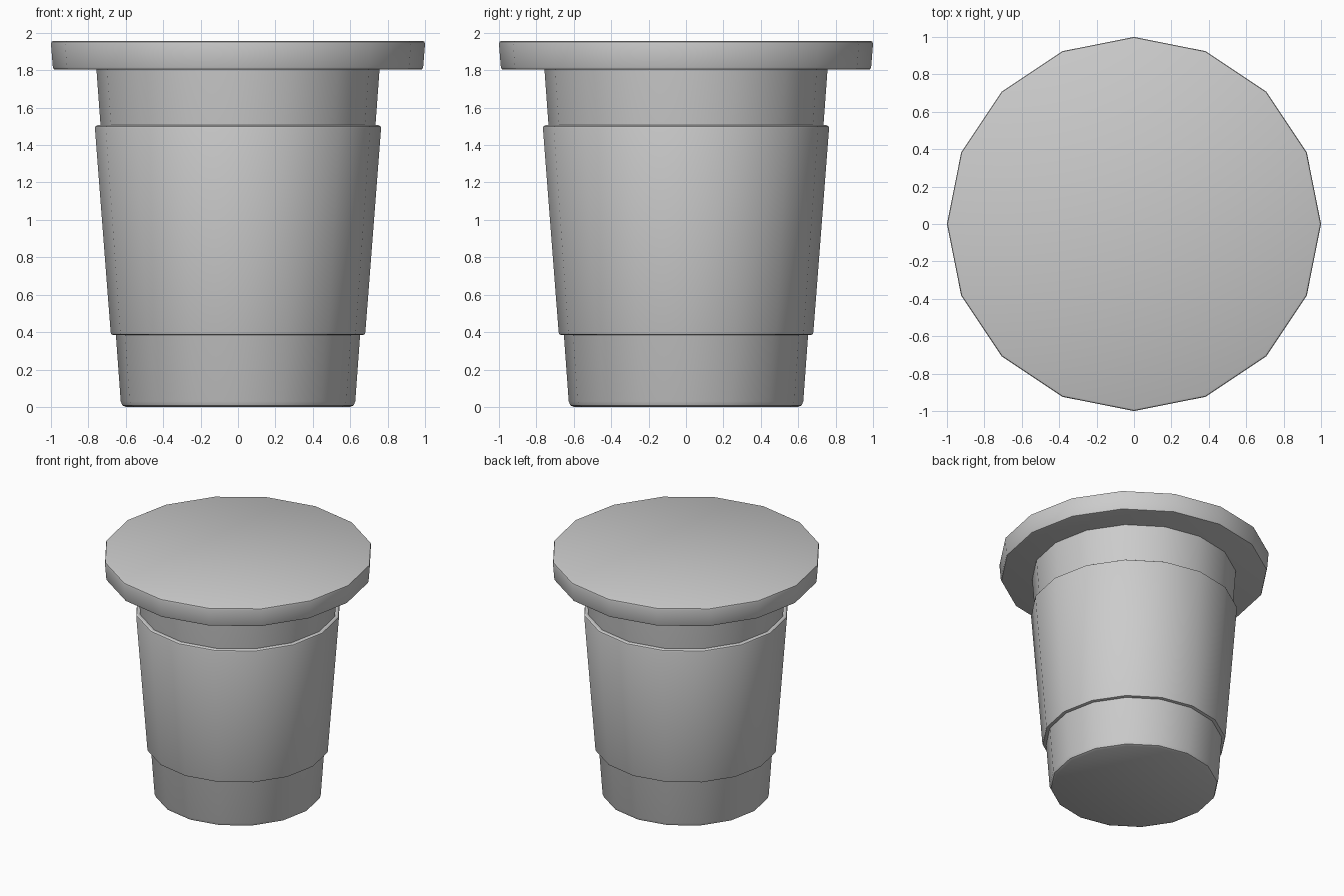
import bpy
import bmesh
from math import cos, sin, pi, radians

SIDES = 16

cube = bpy.data.objects.get("Cube")
if cube:
    bpy.data.objects.remove(cube, do_unlink=True)

grey = bpy.data.materials.new("plain grey")
grey.use_nodes = True
colour = (0.6, 0.6, 0.6, 1)
grey.diffuse_color = colour
grey.node_tree.nodes["Principled BSDF"].inputs["Base Color"].default_value = colour


def turned_part(name, profile):
    """Closed, capped solid turned from (radius, height) points, bottom to top."""
    bm = bmesh.new()
    rings = []
    for r, z in profile:
        angles = [2 * pi * i / SIDES for i in range(SIDES)]
        rings.append([bm.verts.new((r * cos(a), r * sin(a), z)) for a in angles])
    for low, high in zip(rings, rings[1:]):
        for i in range(SIDES):
            j = (i + 1) % SIDES
            bm.faces.new((low[i], low[j], high[j], high[i]))
    bm.faces.new(rings[0][::-1])
    bm.faces.new(rings[-1])
    mesh = bpy.data.meshes.new(name)
    bm.to_mesh(mesh)
    bm.free()
    mesh.materials.append(grey)
    obj = bpy.data.objects.new(name, mesh)
    bpy.context.collection.objects.link(obj)
    bpy.ops.object.select_all(action="DESELECT")
    obj.select_set(True)
    bpy.context.view_layer.objects.active = obj
    bpy.ops.object.shade_smooth_by_angle(angle=radians(30))
    return obj


# Tapered cup with a chamfered foot
turned_part("cup", [(0.6, 0), (0.618, 0.008), (0.627, 0.03), (0.758, 1.82)])

# Sleeve wrapped around the middle
turned_part("sleeve", [(0.668, 0.385), (0.677, 0.388), (0.681, 0.4),
                       (0.765, 1.49), (0.762, 1.5), (0.752, 1.506)])

# Wide flat lid
turned_part("lid", [(0.975, 1.803), (0.985, 1.806), (0.99, 1.818),
                    (1.0, 1.94), (0.997, 1.952), (0.987, 1.957)])
